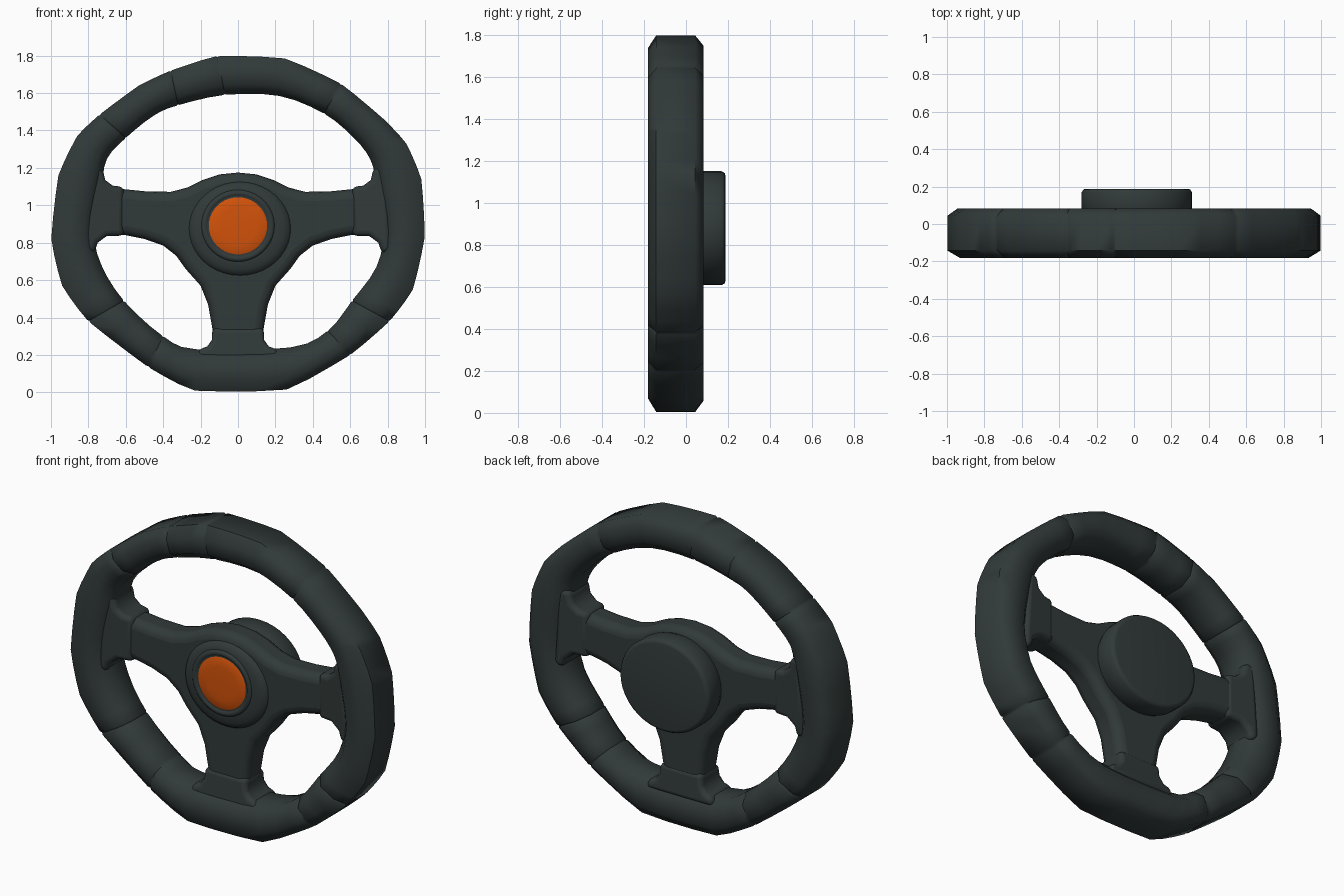
import bpy
import bmesh
import math
from mathutils import Vector

cube = bpy.data.objects.get("Cube")
if cube:
    bpy.data.objects.remove(cube, do_unlink=True)


def make_material(name, colour):
    mat = bpy.data.materials.new(name)
    mat.use_nodes = True
    mat.diffuse_color = colour
    shader = mat.node_tree.nodes["Principled BSDF"]
    shader.inputs["Base Color"].default_value = colour
    shader.inputs["Roughness"].default_value = 0.7
    return mat


charcoal = make_material("charcoal rubber", (0.031, 0.042, 0.041, 1))
orange = make_material("orange plastic", (0.65, 0.085, 0.003, 1))


def finish(name, bm, mat, bevel=0, angle=55):
    """Turn a bmesh into a smooth-shaded object with an optional bevel."""
    bmesh.ops.recalc_face_normals(bm, faces=bm.faces)
    mesh = bpy.data.meshes.new(name)
    bm.to_mesh(mesh)
    bm.free()
    mesh.materials.append(mat)
    obj = bpy.data.objects.new(name, mesh)
    bpy.context.collection.objects.link(obj)
    if bevel:
        mod = obj.modifiers.new("soft edges", "BEVEL")
        mod.width = bevel
        mod.segments = 4
        mod.limit_method = "ANGLE"
        mod.angle_limit = math.radians(60)
    bpy.ops.object.select_all(action="DESELECT")
    obj.select_set(True)
    bpy.context.view_layer.objects.active = obj
    bpy.ops.object.shade_smooth_by_angle(angle=math.radians(angle))
    return obj


def bridge(bm, a, b):
    for i in range(len(a)):
        j = (i + 1) % len(a)
        bm.faces.new((a[i], a[j], b[j], b[i]))


def curve_point(a, b, c, d, t):
    """Point between b and c on a smooth curve through all four."""
    return b + ((c - a) * t + (2 * a - 5 * b + 4 * c - d) * t ** 2
                + (3 * b - a - 3 * c + d) * t ** 3) / 2


def plate(name, outline, bevel, front, back, reach=lambda x, z: 0):
    """Extrude an (x, z) outline along y, thickening with the reach."""
    bm = bmesh.new()
    a = [bm.verts.new((x, front - .13 * reach(x, z), z)) for x, z in outline]
    b = [bm.verts.new((x, back + .08 * reach(x, z), z)) for x, z in outline]
    bm.faces.new(a)
    bm.faces.new(b)
    bridge(bm, a, b)
    return finish(name, bm, charcoal, bevel)


def turned(name, profile, centre, mat, stretch=1, sides=40):
    """Revolve a (radius, y) profile about a front-to-back axis."""
    bm = bmesh.new()
    rings = []
    for radius, y in profile:
        ring = []
        for i in range(sides):
            t = math.tau * i / sides
            ring.append(bm.verts.new((centre[0] + radius * math.cos(t), y,
                                      centre[1] + radius * stretch * math.sin(t))))
        rings.append(ring)
    for a, b in zip(rings, rings[1:]):
        bridge(bm, a, b)
    bm.faces.new(rings[0])
    bm.faces.new(rings[-1])
    return finish(name, bm, mat)


# Rim: paired outer and inner points, with a groove where the grip joins
SMOOTH, SEAM = False, True
stations = [
    (-.11, 1.798, -.07, 1.59, SEAM), (.25, 1.785, .22, 1.585, SMOOTH),
    (.55, 1.65, .46, 1.49, SEAM), (.78, 1.46, .62, 1.36, SMOOTH),
    (.9, 1.33, .71, 1.24, SMOOTH), (.98, 1.14, .74, 1.1, SMOOTH),
    (.998, .83, .78, .87, SMOOTH), (.935, .55, .74, .67, SMOOTH),
    (.81, .38, .61, .49, SEAM), (.6, .2, .48, .33, SEAM),
    (.26, .015, .28, .24, SMOOTH), (-.23, .009, -.22, .23, SMOOTH),
    (-.48, .135, -.4, .3, SEAM), (-.8, .38, -.61, .49, SEAM),
    (-.94, .57, -.73, .68, SMOOTH), (-.998, .82, -.77, .86, SMOOTH),
    (-.96, 1.16, -.73, 1.1, SMOOTH), (-.86, 1.37, -.7, 1.25, SMOOTH),
    (-.74, 1.485, -.6, 1.36, SEAM), (-.53, 1.64, -.45, 1.48, SMOOTH),
    (-.36, 1.72, -.32, 1.535, SEAM),
]
section = [(1, -.142), (1, .044), (.76, .083), (.28, .083),
           (0, .02), (0, -.11), (.25, -.177), (.7, -.182)]
bm = bmesh.new()
loops = []
count = len(stations)


def add_loop(i, t, shrink=0):
    """Add a cross-section a fraction t of the way past station i."""
    near = [stations[(i + k) % count] for k in (-1, 0, 1, 2)]
    outers = [Vector(s[:2]) for s in near]
    inner = curve_point(*[Vector(s[2:4]) for s in near], t)
    outer = outers[1].lerp(outers[2], t).lerp(curve_point(*outers, t), .4)
    loop = []
    for across, y in section:
        p = inner.lerp(outer, .5 + (across - .5) * (1 - shrink))
        loop.append(bm.verts.new((p.x, -.05 + (y + .05) * (1 - shrink), p.y)))
    loops.append(loop)


for i, station in enumerate(stations):
    if station[4]:
        add_loop(i - 1, .96)
        add_loop(i, 0, .05)
        add_loop(i, .04)
    else:
        add_loop(i, 0)
    add_loop(i, .33)
    add_loop(i, .67)
for a, b in zip(loops, loops[1:] + loops[:1]):
    bridge(bm, a, b)
finish("rim", bm, charcoal)


def mirrored(half):
    return half + [(-x, z) for x, z in reversed(half) if x > 0]


# Three-armed centre frame
frame_half = [(0, 1.175), (.1, 1.165), (.19, 1.135), (.27, 1.095), (.36, 1.072),
              (.5, 1.075), (.75, 1.1), (.75, .84), (.6, .84), (.5, .82), (.4, .785),
              (.33, .73), (.28, .66), (.2, .57), (.16, .47), (.135, .33), (.13, .19)]
plate("spoke_frame", mirrored(frame_half), .05, -.118, .052)

# Flared sockets where the arms enter the rim
side_socket = [(.61, 1.098), (.67, 1.105), (.71, 1.135), (.725, 1.2), (.79, 1.21),
               (.82, .76), (.77, .74), (.75, .8), (.7, .837), (.61, .837)]
for side, sign in (("left", 1), ("right", -1)):
    plate(side + "_spoke_socket", [(sign * x, z) for x, z in side_socket], .035,
          -.123, .056, lambda x, z: abs(x) - .61)
foot_half = [(.137, .345), (.14, .28), (.165, .245), (.21, .23), (.22, .18)]
plate("lower_spoke_socket", mirrored(foot_half), .035, -.123, .056,
      lambda x, z: .345 - z)

# Front boss, bezel and button
turned("front_boss", [(.277, -.06), (.277, -.11), (.262, -.132), (.235, -.144),
                      (.19, -.15)], (.01, .875), charcoal, .92)
turned("button_bezel", [(.2, -.135), (.195, -.15), (.185, -.158), (.17, -.158),
                        (.162, -.148)], (0, .89), charcoal, .98)
turned("centre_button", [(.16, -.12), (.16, -.148), (.148, -.154), (.1, -.157),
                         (.04, -.158)], (0, .89), orange, .98)

# Rear mounting hub
turned("rear_hub", [(.27, .02), (.295, .08), (.295, .17), (.285, .185), (.27, .188)],
       (.015, .88), charcoal, .92)
